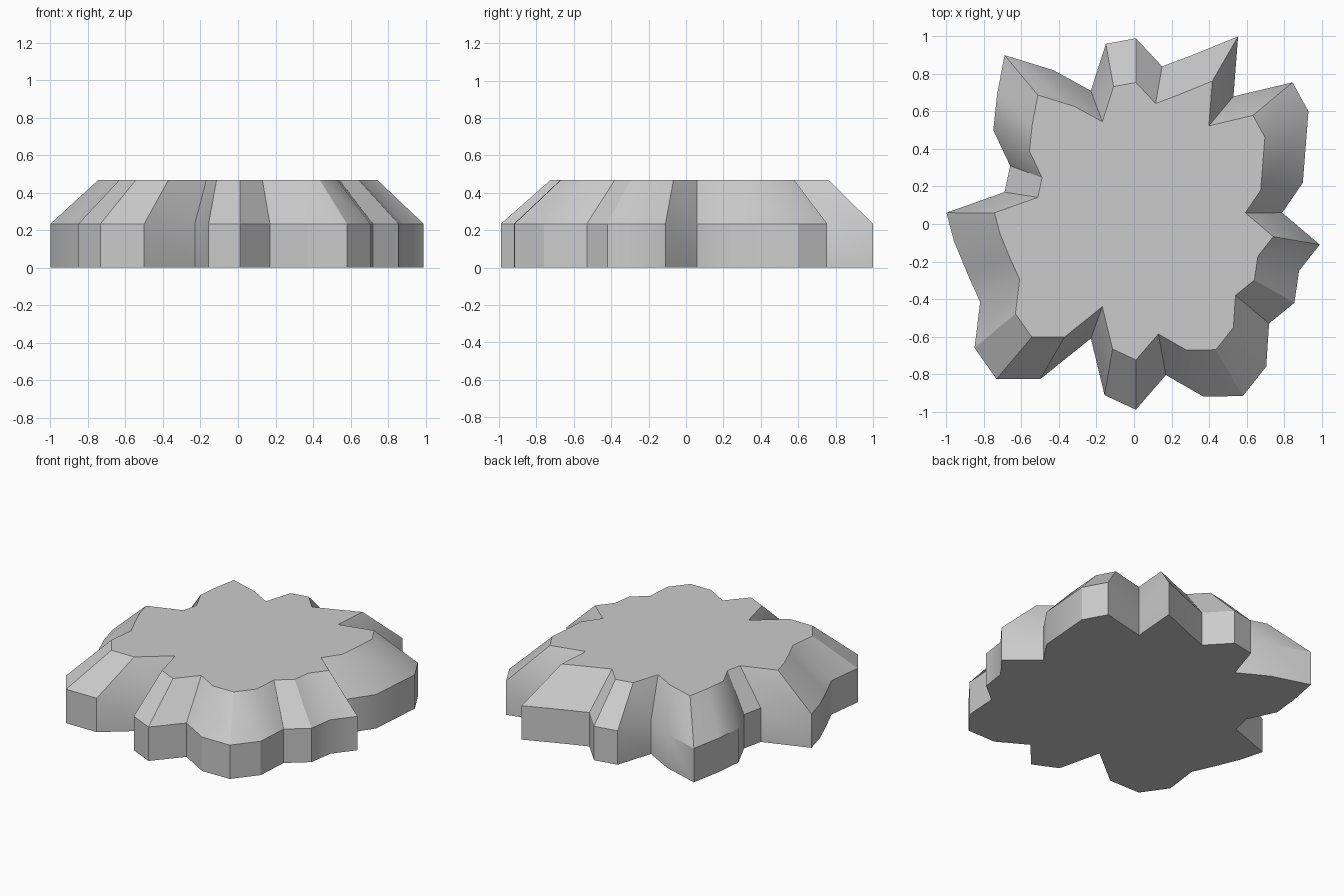
import bpy
import bmesh
import math

cube = bpy.data.objects.get("Cube")
if cube:
    bpy.data.objects.remove(cube, do_unlink=True)

# Plain grey stone
grey = bpy.data.materials.new("grey stone")
grey.use_nodes = True
colour = (0.6, 0.6, 0.6, 1)
grey.diffuse_color = colour
grey.node_tree.nodes["Principled BSDF"].inputs["Base Color"].default_value = colour

# Jagged outline of the slab, clockwise from the left point
OUTLINE = [
    (-1, .06), (-.69, .17), (-.66, .31), (-.75, .5), (-.73, .69), (-.69, .9),
    (-.43, .82), (-.23, .71), (-.15, .96), (.01, .99), (.15, .84), (.31, .9),
    (.555, 1), (.53, .68), (.845, .755), (.93, .6), (.9, .22), (.79, .06),
    (.99, -.11), (.88, -.25), (.855, -.42), (.72, -.53), (.705, -.76),
    (.58, -.917), (.37, -.92), (.17, -.805), (.01, -.99), (-.157, -.912),
    (-.23, -.61), (-.5, -.827), (-.733, -.827), (-.85, -.66), (-.82, -.416),
    (-.89, -.26), (-.96, -.09)]
WALL_HEIGHT, TOP_HEIGHT, TAPER = .234, .468, .747

bm = bmesh.new()


def ring(z, scale=1, dx=0, dy=0):
    return [bm.verts.new((x * scale + dx, y * scale + dy, z)) for x, y in OUTLINE]


# Upright wall, then a slope that narrows to the flat top
rings = [ring(0), ring(WALL_HEIGHT), ring(TOP_HEIGHT, TAPER, .003, .015)]
for low, high in zip(rings, rings[1:]):
    for i in range(len(low)):
        bm.faces.new((low[i - 1], low[i], high[i], high[i - 1]))
bm.faces.new(rings[0])
bm.faces.new(rings[-1])
bmesh.ops.recalc_face_normals(bm, faces=bm.faces)

mesh = bpy.data.meshes.new("rock_slab")
bm.to_mesh(mesh)
bm.free()
mesh.materials.append(grey)
slab = bpy.data.objects.new("rock_slab", mesh)
bpy.context.collection.objects.link(slab)

# Soft shading over the gentle bends only
bpy.context.view_layer.objects.active = slab
slab.select_set(True)
bpy.ops.object.shade_smooth_by_angle(angle=math.radians(30))
